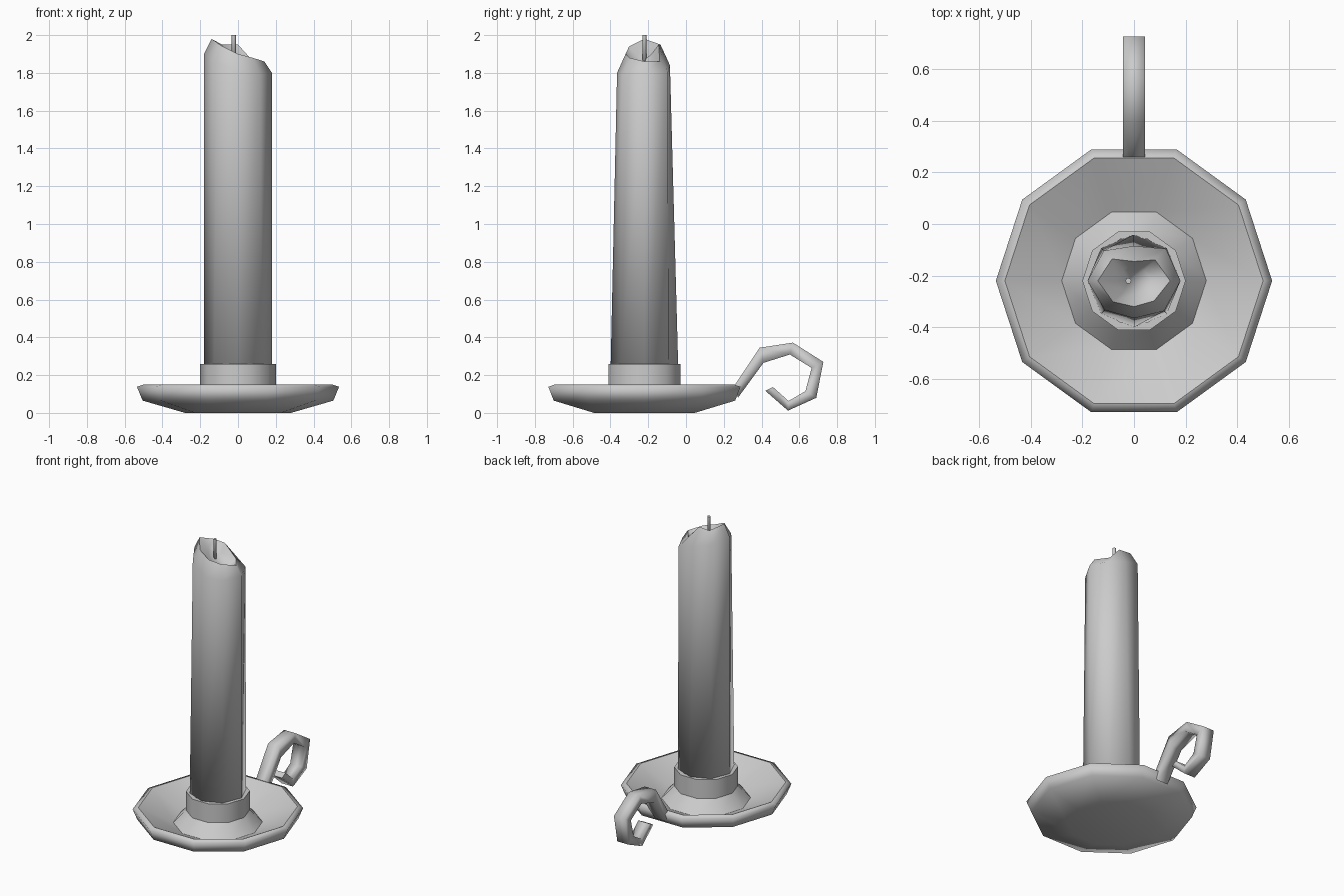
import bpy, bmesh
from math import cos, sin, radians, tau

cube = bpy.data.objects.get("Cube")
if cube:
    bpy.data.objects.remove(cube)

CY = -0.22  # y of the candle and dish axis

grey = bpy.data.materials.new("plain_grey")
grey.use_nodes = True
GREY = (0.6, 0.6, 0.6, 1)
grey.diffuse_color = GREY
grey.node_tree.nodes["Principled BSDF"].inputs["Base Color"].default_value = GREY


def finish(name, bm):
    bmesh.ops.recalc_face_normals(bm, faces=bm.faces)
    for f in bm.faces:
        f.smooth = True
    mesh = bpy.data.meshes.new(name)
    bm.to_mesh(mesh)
    bm.free()
    mesh.materials.append(grey)
    obj = bpy.data.objects.new(name, mesh)
    bpy.context.collection.objects.link(obj)
    return obj


def skin(name, rings, sharp=(), cap_start=True, cap_end=True, tip=None):
    """Bridge rings of points; rings listed in sharp keep a hard edge."""
    bm = bmesh.new()
    loops = [[bm.verts.new(p) for p in ring] for ring in rings]
    n = len(loops[0])
    for a, b in zip(loops, loops[1:]):
        for i in range(n):
            j = (i + 1) % n
            bm.faces.new((a[i], a[j], b[j], b[i]))
    if cap_start:
        bm.faces.new(loops[0][::-1])
    if tip:
        t = bm.verts.new(tip)
        for i in range(n):
            bm.faces.new((loops[-1][i], loops[-1][(i + 1) % n], t))
    elif cap_end:
        bm.faces.new(loops[-1])
    for k in sharp:
        for i in range(n):
            bm.edges.get((loops[k][i], loops[k][(i + 1) % n])).smooth = False
    return finish(name, bm)


def circle(r, z, n, x=0):
    return [(x + r * cos(tau * i / n), CY + r * sin(tau * i / n), z) for i in range(n)]


# Ten-sided dish with a raised holder in the middle
dish_profile = [(0.28, 0.0), (0.505, 0.065), (0.535, 0.138), (0.5, 0.15),
                (0.28, 0.045), (0.2, 0.13), (0.2, 0.26), (0.17, 0.26), (0.17, 0.2)]
skin("dish_and_holder", [circle(r, z, 10) for r, z in dish_profile], sharp=(3, 4, 5, 6, 7))

# Candle: eight sides, each with shoulder radius and height, rim radius and height
sides = [(0.18, 1.80, 0.14, 1.86), (0.175, 1.80, 0.115, 1.86),
         (0.135, 1.84, 0.075, 1.95), (0.165, 1.87, 0.12, 1.95),
         (0.18, 1.90, 0.14, 1.98), (0.16, 1.86, 0.115, 1.94),
         (0.145, 1.80, 0.10, 1.90), (0.165, 1.79, 0.11, 1.88)]


def candle_ring(rz):
    ring = []
    for i, side in enumerate(sides):
        r, z = rz(side)
        a = tau * i / len(sides)
        ring.append((r * cos(a), CY + r * sin(a), z))
    return ring


skin("candle", [circle(0.18, 0.2, 8),
                candle_ring(lambda s: (s[0], s[1])),
                candle_ring(lambda s: (s[2], s[3])),
                candle_ring(lambda s: (s[2] * 0.5, s[3] - 0.05))],
     sharp=(2,), tip=(-0.02, CY, 1.87))

# Wick
skin("wick", [circle(0.012, z, 6, -0.022) for z in (1.85, 2.0)], sharp=(1,))

# Curled strap handle: outer and inner edge of the strap as (y, z)
outer = [(0.26, 0.15), (0.39, 0.345), (0.566, 0.372), (0.727, 0.27),
         (0.69, 0.08), (0.54, 0.012), (0.42, 0.117)]
inner = [(0.275, 0.08), (0.41, 0.265), (0.55, 0.309), (0.665, 0.238),
         (0.632, 0.115), (0.543, 0.063), (0.46, 0.137)]
W = 0.043
skin("handle", [[(-W, *o), (W, *o), (W, *i), (-W, *i)] for o, i in zip(outer, inner)],
     sharp=(0, 6))
